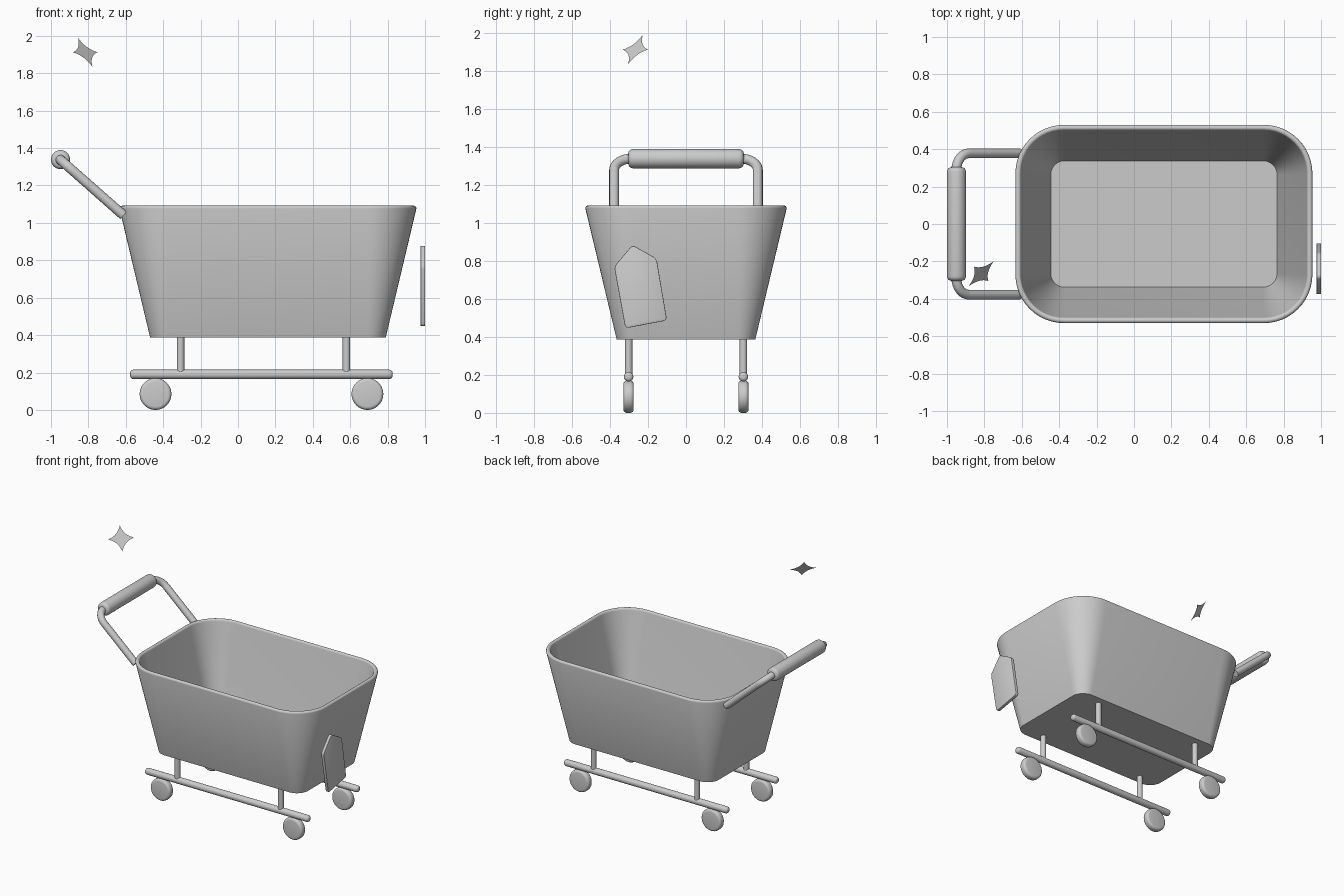
import bpy, bmesh, math
from mathutils import Vector

if "Cube" in bpy.data.objects:
    bpy.data.objects.remove(bpy.data.objects["Cube"])

grey = bpy.data.materials.new("light grey")
grey.diffuse_color = (0.6, 0.6, 0.6, 1)
grey.use_nodes = True
grey.node_tree.nodes["Principled BSDF"].inputs["Base Color"].default_value = grey.diffuse_color


def finish(ob, bevel=0.0, segments=4):
    """Bevel the hard edges, apply, and smooth by angle."""
    bpy.ops.object.select_all(action='DESELECT')
    ob.select_set(True)
    bpy.context.view_layer.objects.active = ob
    if bevel:
        m = ob.modifiers.new("bevel", 'BEVEL')
        m.width, m.segments = bevel, segments
        m.limit_method, m.angle_limit = 'ANGLE', math.radians(40)
    bpy.ops.object.convert(target='MESH')
    ob = bpy.context.object
    bpy.ops.object.shade_smooth_by_angle(angle=math.radians(35))
    ob.data.materials.clear()
    ob.data.materials.append(grey)
    return ob


def from_bmesh(name, bm):
    bmesh.ops.recalc_face_normals(bm, faces=bm.faces)
    me = bpy.data.meshes.new(name)
    bm.to_mesh(me)
    bm.free()
    ob = bpy.data.objects.new(name, me)
    bpy.context.collection.objects.link(ob)
    return ob


def rod(name, a, b, radius, bevel=0.0, sides=24):
    a, b = Vector(a), Vector(b)
    d = b - a
    bpy.ops.mesh.primitive_cylinder_add(
        vertices=sides, radius=radius, depth=d.length, location=(a + b) / 2,
        rotation=d.to_track_quat('Z', 'Y').to_euler())
    ob = bpy.context.object
    ob.name = name
    return finish(ob, bevel)


def rounded_ring(bm, z, hx, hy, r, cx=0.16, n=12):
    ring = []
    for q, (sx, sy) in enumerate([(1, 1), (-1, 1), (-1, -1), (1, -1)]):
        for i in range(n + 1):
            t = math.pi / 2 * (q + i / n)
            ring.append(bm.verts.new((cx + sx * (hx - r) + r * math.cos(t),
                                      sy * (hy - r) + r * math.sin(t), z)))
    return ring


# Basket: tapered tub with rounded corners, rolled rim and inner walls
bm = bmesh.new()
sections = [(0.387, 0.63, 0.365, 0.095)]
for k in range(9):
    t = math.pi * k / 8
    d = 0.015 - 0.015 * math.cos(t)
    sections.append((1.077 + 0.015 * math.sin(t), 0.794 - d, 0.53 - d, 0.26 - d))
sections.append((0.417, 0.605, 0.338, 0.075))
rings = [rounded_ring(bm, *s) for s in sections]
for lo, hi in zip(rings, rings[1:]):
    for i in range(len(lo)):
        j = (i + 1) % len(lo)
        bm.faces.new((lo[i], lo[j], hi[j], hi[i]))
bm.faces.new(rings[0])
bm.faces.new(rings[-1])
finish(from_bmesh("basket", bm))

# Undercarriage: rails, posts and wheels on both sides
for side, y in (("front", -0.302), ("back", 0.302)):
    rod(side + "_rail", (-0.577, y, 0.19), (0.827, y, 0.19), 0.025, 0.018)
    for x in (-0.307, 0.58):
        rod(side + "_post", (x, y, 0.19), (x, y, 0.395), 0.02)
    for x in (-0.441, 0.692):
        rod(side + "_wheel", (x, y - 0.027, 0.085), (x, y + 0.027, 0.085), 0.085, 0.018, 40)

# Push handle: bent tube
low, high = Vector((-0.612, 0, 1.04)), Vector((-0.95, 0, 1.338))
slope = (high - low).normalized()
r, w = 0.09, 0.378
half = [low + Vector((0, w, 0))]
for i in range(9):
    t = math.pi / 2 * i / 8
    half.append(high - slope * r * (1 - math.sin(t))
                + Vector((0, w - r + r * math.cos(t), 0)))
path = half + [Vector((p.x, -p.y, p.z)) for p in reversed(half)]
cu = bpy.data.curves.new("push_handle", 'CURVE')
cu.dimensions, cu.bevel_depth, cu.bevel_resolution = '3D', 0.026, 6
cu.use_fill_caps = True
sp = cu.splines.new('POLY')
sp.points.add(len(path) - 1)
for p, v in zip(sp.points, path):
    p.co = (*v, 1)
handle = bpy.data.objects.new("push_handle", cu)
bpy.context.collection.objects.link(handle)
finish(handle)

# Padded grip
rod("grip", (-0.949, -0.304, 1.338), (-0.949, 0.304, 1.338), 0.051, 0.025, 32)

# Price tag: tilted pointed plate with rounded lower corners
bm = bmesh.new()
outline = [(-0.378, 0.77), (-0.282, 0.884), (-0.155, 0.812), (-0.1, 0.487), (-0.319, 0.445)]
vs = [bm.verts.new((0.976, y, z)) for y, z in outline]
bm.faces.new(vs)
bmesh.ops.bevel(bm, geom=vs, offset=0.018, segments=4, affect='VERTICES', profile=0.5)
ext = bmesh.ops.extrude_face_region(bm, geom=list(bm.faces))
bmesh.ops.translate(bm, vec=(0.024, 0, 0),
                    verts=[v for v in ext["geom"] if isinstance(v, bmesh.types.BMVert)])
finish(from_bmesh("tag", bm), 0.004, 2)

# Sparkle: flat four-pointed star with hollow sides
bm = bmesh.new()
centre = Vector((-0.817, -0.266, 1.912))
up = Vector((-1, 1, 2)).normalized() * 0.094
across = Vector((1, 1, 0)).normalized() * 0.094
tips = [up, across, -up, -across]
pts = []
for i in range(4):
    a, b = tips[i], tips[(i + 1) % 4]
    for k in range(8):
        t = k / 8
        pts.append(bm.verts.new(centre + a * (1 - t) ** 2 + b * t ** 2
                                + (a + b) * 0.22 * 2 * t * (1 - t)))
mid = bm.verts.new(centre)
for i in range(len(pts)):
    bm.faces.new((mid, pts[(i + 1) % len(pts)], pts[i]))
finish(from_bmesh("sparkle", bm))
